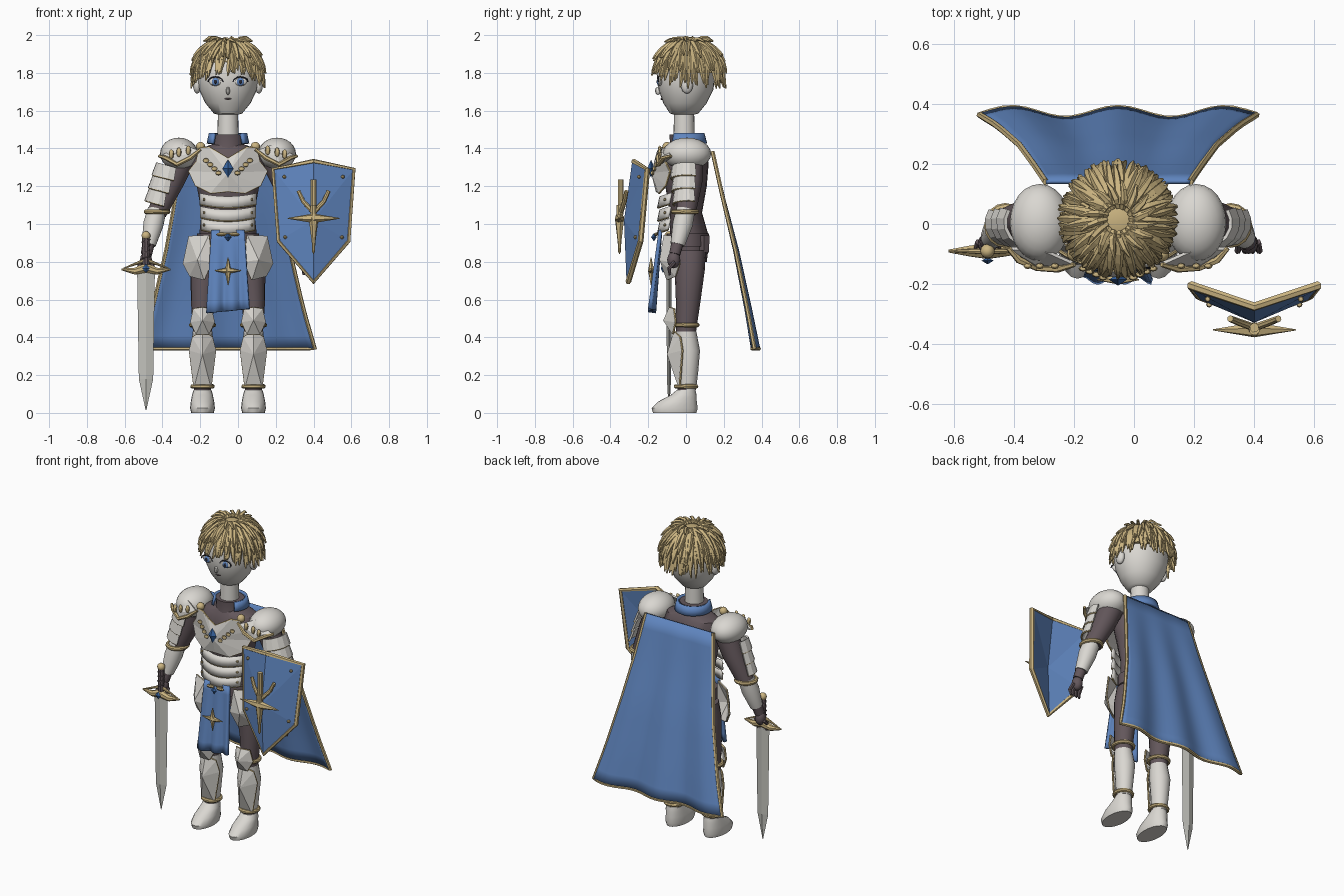
import bpy, bmesh, math, random
from math import sin, cos, pi
from mathutils import Vector

if "Cube" in bpy.data.objects:
    bpy.data.objects.remove(bpy.data.objects["Cube"])
random.seed(4)
CX = -0.053  # body axis; every part is placed relative to it


def mat(name, *c):
    m = bpy.data.materials.new(name)
    m.diffuse_color = (*c, 1)
    m.use_nodes = True
    m.node_tree.nodes["Principled BSDF"].inputs["Base Color"].default_value = m.diffuse_color
    return m


STEEL = mat("pale steel", .70, .68, .64)
BLADE = mat("blade steel", .54, .54, .50)
GOLD = mat("gold", .60, .46, .22)
BROWN = mat("dark brown", .125, .095, .105)
BLUE = mat("blue cloth", .115, .235, .52)
GEM = mat("gem blue", .04, .13, .36)
DARK = mat("near black", .02, .02, .03)


def make(name, verts, faces, m, smooth=False, thick=0):
    me = bpy.data.meshes.new(name)
    me.from_pydata([tuple(v) for v in verts], [], faces)
    bm = bmesh.new()
    bm.from_mesh(me)
    bmesh.ops.recalc_face_normals(bm, faces=bm.faces)
    bm.to_mesh(me)
    bm.free()
    me.materials.append(m)
    o = bpy.data.objects.new(name, me)
    o.location.x = CX
    bpy.context.collection.objects.link(o)
    if thick:
        s = o.modifiers.new("thickness", 'SOLIDIFY')
        s.thickness, s.offset = thick, 0
    o["smooth"] = smooth
    return o


def skin(rings, closed=False):
    n, k, faces = len(rings[0]), len(rings), []
    for i in range(k if closed else k - 1):
        a, b = i * n, (i + 1) % k * n
        faces += [(a + j, a + (j + 1) % n, b + (j + 1) % n, b + j) for j in range(n)]
    if not closed:
        faces += [tuple(range(n)), tuple(range((k - 1) * n, k * n))]
    return [v for r in rings for v in r], faces


def loft(name, rows, m, n=20, smooth=True):
    """Stack of horizontal ellipses: x, y, z, rx, ry"""
    rings = [[(x + rx * cos(2 * pi * j / n), y + ry * sin(2 * pi * j / n), z) for j in range(n)]
             for x, y, z, rx, ry in rows]
    return make(name, *skin(rings), m, smooth)


def tubes(name, paths, m, n=6, closed=False, smooth=True):
    """Round bars along paths; each path is (points, radius or radii)"""
    V, F = [], []
    for pts, rad in paths:
        pts = [Vector(p) for p in pts]
        k, rings, nrm = len(pts), [], Vector((.31, .9, .28))
        for i, p in enumerate(pts):
            a, b = (pts[i - 1], pts[(i + 1) % k]) if closed else (pts[max(i - 1, 0)], pts[min(i + 1, k - 1)])
            t = (b - a).normalized()
            nrm = (nrm - t * nrm.dot(t)).normalized()
            bi, r = t.cross(nrm), rad[i] if isinstance(rad, (list, tuple)) else rad
            rings.append([p + (nrm * cos(2 * pi * j / n) + bi * sin(2 * pi * j / n)) * r for j in range(n)])
        v, f = skin(rings, closed)
        F += [tuple(q + len(V) for q in g) for g in f]
        V += v
    return make(name, V, F, m, smooth)


def ball(name, loc, scale, m, seg=16, smooth=True):
    bm = bmesh.new()
    bmesh.ops.create_uvsphere(bm, u_segments=seg, v_segments=max(2, seg // 2), radius=1)
    V = [(v.co.x * scale[0] + loc[0], v.co.y * scale[1] + loc[1], v.co.z * scale[2] + loc[2]) for v in bm.verts]
    F = [tuple(v.index for v in f.verts) for f in bm.faces]
    bm.free()
    return make(name, V, F, m, smooth)


def fan(name, outline, centre, m, thick=.012, trim=.006):
    """Faceted armour plate raised to a centre point, with a gold rim"""
    k = len(outline)
    make(name, outline + [centre], [(i, (i + 1) % k, k) for i in range(k)], m, False, thick)
    if trim:
        tubes(name + "_trim", [(outline, trim)], GOLD, closed=True, smooth=False)


def sheet(name, f, nu, nv, m, thick=.012, smooth=True):
    V = [f(i / nu, j / nv) for j in range(nv + 1) for i in range(nu + 1)]
    w = nu + 1
    F = [(j * w + i, j * w + i + 1, j * w + w + i + 1, j * w + w + i) for j in range(nv) for i in range(nu)]
    return make(name, V, F, m, smooth, thick)


# Head, neck and face
loft("head", [(0, -.01, 1.575, .04, .04), (0, -.01, 1.585, .075, .075), (0, -.005, 1.64, .12, .115),
              (0, 0, 1.71, .153, .145), (0, 0, 1.79, .165, .155), (0, .01, 1.87, .15, .145),
              (0, .01, 1.93, .1, .1), (0, .01, 1.955, .02, .02)], STEEL, 28)
loft("neck", [(0, -.01, 1.44, .057, .057), (0, -.01, 1.6, .053, .053)], STEEL)
for s in (-1, 1):
    ball("ear", (s * .163, .005, 1.735), (.022, .032, .045), STEEL)
    ball("eye", (s * .066, -.138, 1.755), (.036, .012, .024), STEEL)
    ball("iris", (s * .066, -.146, 1.753), (.02, .008, .021), BLUE)
    ball("pupil", (s * .066, -.152, 1.753), (.009, .004, .011), DARK)
    tubes("lash", [([(s * (.066 + .04 * cos(a)), -.146, 1.752 + .027 * sin(a)) for a in
                     (0, .5, 1, 1.57, 2.1, 2.6, 3.14)], .004)], DARK)
ball("nose", (0, -.148, 1.705), (.011, .017, .022), STEEL, 8)
tubes("mouth", [([(-.022, -.122, 1.664), (0, -.129, 1.662), (.022, -.122, 1.664)], (.003, .006, .003))], BROWN)

# Hair: a cap with layers of tapered locks
loft("hair_cap", [(0, .03, 1.80, .165, .15), (0, .018, 1.86, .166, .158), (0, .015, 1.92, .125, .12),
                  (0, .015, 1.962, .05, .05)], GOLD, 20)
locks = []
for count, t0, reach, lift in ((24, .22, 1.15, .012), (38, .5, 1.6, .008), (52, .85, 2.0, .004), (48, .65, 1.85, 0)):
    for i in range(count):
        a = 2 * pi * (i + random.uniform(-.3, .3)) / count
        front = max(0, -sin(a)) ** 2
        t1 = reach - .42 * front * (reach > 1.5) + random.uniform(-.12, .14)
        pts = []
        for q in range(6):
            t = t0 + (t1 - t0) * q / 5
            r = .168 * sin(min(t, pi / 2)) + lift + .024 * (q / 5) ** 2
            b = a + .12 * sin(i * 2.3) * q / 5
            pts.append((r * cos(b), .015 + r * sin(b), 1.80 + .165 * cos(t) + lift))
        locks.append((pts, (.009, .014, .015, .013, .010, .004)))
for i in range(16):
    a, h = 2 * pi * i / 16, random.uniform(.01, .026)
    locks.append(([((.04 + .03 * q) * cos(a + .1 * q), .015 + (.04 + .03 * q) * sin(a + .1 * q),
                    1.962 + h * sin(q * pi / 3.2)) for q in range(4)], (.01, .012, .01, .004)))
tubes("hair_locks", locks, GOLD, 5, smooth=False)

# Torso, collar and belt
loft("torso", [(0, .02, .80, .13, .09), (0, .02, .92, .155, .105), (0, 0, 1.06, .14, .085),
               (0, 0, 1.2, .165, .11), (0, 0, 1.32, .2, .12), (0, .005, 1.39, .17, .10),
               (0, 0, 1.42, .09, .08)], BROWN)
loft("collar", [(0, 0, 1.37, .1, .095), (0, -.005, 1.42, .084, .08), (0, -.005, 1.475, .086, .082)], BROWN)
sheet("cape_collar", lambda u, v: ((.094 + .012 * v) * cos(-.75 + u * (pi + 1.5)), (.09 + .015 * v) * sin(-.75 + u * (pi + 1.5)),
                                   1.48 - .055 * v), 20, 2, BLUE, .015)
loft("belt", [(0, .01, .88, .163, .113), (0, .01, .95, .163, .113)], BROWN)
for s in (-1, 1):
    loft("pouch", [(s * .1, .095, .85, .035, .03), (s * .1, .095, .94, .045, .035)], BROWN, 6, False)

# Breastplate with neckline, ridge and ornaments
CH = [(0, 1.345), (.05, 1.375), (.10, 1.405), (.15, 1.40), (.165, 1.33), (.205, 1.28), (.17, 1.205), (.09, 1.165)]
CH = CH + [(0, 1.175)] + [(-x, z) for x, z in CH[:0:-1]]
fan("breastplate", [(x, -.155 + 1.7 * x * x, z) for x, z in CH], (0, -.178, 1.27), STEEL)
ball("chest_gem", (0, -.185, 1.293), (.03, .02, .048), GEM, 4, False)
for s in (-1, 1):
    for i in range(4):
        ball("chest_leaf", (s * (.05 + .022 * i), -.178 + .01 * i, 1.27 + .022 * i), (.016, .01, .013), GOLD, 8)
    ball("cape_clasp", (s * .145, -.10, 1.41), (.025, .025, .025), GOLD, 12)

# Overlapping waist plates
for i, z in enumerate((1.145, 1.075, 1.01)):
    w = .148 - .004 * i

    def band(u, v, z=z, w=w):
        x = (2 * u - 1) * w
        return (x, -.135 + 2.6 * x * x - .012 * v, z - .058 * v + .018 * (abs(x) / w) ** 2)
    sheet("waist_plate", band, 8, 1, STEEL)
    tubes("waist_trim", [([band(q / 8, 1) for q in range(9)], .006)], GOLD)
    for s in (-1, 1):
        ball("waist_rivet", (s * .127, -.112, z - .015), (.008, .008, .008), GOLD, 6)

# Limbs and their armour, both sides
for s in (-1, 1):
    ball("shoulder_dome", (s * .26, .005, 1.372), (.1, .128, .085), STEEL, 24)
    tubes("shoulder_trim", [([(s * .365, -.08, 1.36), (s * .33, -.12, 1.35), (s * .27, -.145, 1.315),
                              (s * .2, -.15, 1.35), (s * .145, -.135, 1.395)], (.008, .012, .012, .012, .008))], GOLD)
    fan("shoulder_plate", [(s * .36, -.08, 1.355), (s * .27, -.138, 1.315), (s * .15, -.13, 1.385),
                           (s * .24, -.09, 1.42)], (s * .265, -.135, 1.355), STEEL, trim=0)
    for x, z in ((.30, 1.37), (.26, 1.38), (.21, 1.39)):
        ball("shoulder_leaf", (s * x, -.14, z), (.014, .01, .026), GOLD, 8)
    tubes("upper_arm", [([(s * .235, .02, 1.37), (s * .30, .02, 1.22), (s * .375, 0, 1.06)], (.075, .066, .052))], BROWN, 16)
    for i in range(3):
        z0, ax = 1.305 - .068 * i, .305 + .024 * i

        def lame(u, v):
            a = -2.0 + 2.6 * u
            r = .07 + .01 * v - .005 * i
            return (s * (ax + .015 * v + r * cos(a)), .005 + 1.05 * r * sin(a), z0 - .065 * v + .02 * cos(a))
        sheet("arm_lame", lame, 6, 1, STEEL, .012, False)
        tubes("arm_lame_trim", [([lame(q / 6, 1) for q in range(7)], .005)], GOLD)
    tubes("elbow_ring", [([(s * .375 + .058 * cos(a * pi / 8), -.005 + .062 * sin(a * pi / 8), 1.065) for a in range(16)], .013)],
          GOLD, 8, True)
    tubes("forearm", [([(s * .375, -.002, 1.075), (s * .395, -.018, 1.0), (s * .42, -.045, .89)], (.05, .054, .038))], STEEL, 16)
    tubes("wrist", [([(s * .42, -.045, .90), (s * .432, -.06, .84)], (.033, .03))], BROWN, 10)
    ball("palm", (s * .434, -.065, .81), (.032, .035, .045), BROWN, 12)
    tubes("fingers", [([(s * .434 + d, -.06, .80), (s * .434 + d * 1.2, -.09, .765), (s * .432 + d, -.085, .73)],
                       (.012, .011, .007)) for d in (-.03, -.01, .01, .03)], BROWN)
    c = s * .135
    loft("thigh", [(c * .75, .02, .86, .075, .085), (c * .9, .02, .76, .076, .08), (c, .012, .6, .062, .066),
                   (c, 0, .42, .05, .052)], BROWN, 16)
    loft("shin", [(c, .005, .12, .045, .048), (c, .01, .22, .052, .055), (c, .012, .33, .062, .062),
                  (c, 0, .43, .052, .055)], STEEL, 16)
    for z, r in ((.465, .06), (.14, .053)):
        tubes("leg_ring", [([(c + r * cos(a * pi / 8), r * sin(a * pi / 8), z) for a in range(16)], .012)], GOLD, 8, True)
    loft("ankle", [(c, 0, .08, .045, .045), (c, 0, .135, .045, .047)], BROWN, 14)
    loft("boot", [(c, -.06, 0, .06, .115), (c, -.06, .025, .066, .122), (c, -.045, .06, .062, .102),
                  (c, -.012, .095, .055, .068), (c, 0, .12, .048, .05)], STEEL, 20)
    SH = [(0, .43), (.05, .40), (.067, .33), (.043, .135), (-.043, .135), (-.067, .33), (-.05, .40)]
    fan("shin_plate", [(c + x, -.06 + .6 * abs(x), z) for x, z in SH], (c, -.095, .31), STEEL)
    KN = [(0, .555), (.045, .55), (.06, .48), (.032, .42), (-.032, .42), (-.06, .48), (-.045, .55)]
    fan("knee_plate", [(c + x, -.085 + .5 * abs(x), z) for x, z in KN], (c, -.115, .49), STEEL)
    TA = [(.1, .94), (.205, .935), (.235, .79), (.2, .725), (.125, .705), (.085, .80)]
    fan("hip_plate", [(s * x, -.125 + .6 * (x - .08), z) for x, z in TA], (s * .16, -.135, .81), STEEL, trim=.003)

# Front cloth with a pointed cross and belt jewel
sheet("front_cloth", lambda u, v: ((2 * u - 1) * (.088 + .025 * v), -.135 - .045 * v + .012 * v * cos(5 * pi * u),
                                   .968 - (.44 - .022 * u) * v), 20, 8, BLUE, .02)
ball("belt_jewel", (0, -.17, .93), (.018, .015, .022), GEM, 4, False)
for s in (-1, 1):
    ball("belt_leaf", (s * .035, -.158, .945), (.028, .01, .01), GOLD, 8)


def star(name, x, y, z, w, up, down, r):
    tubes(name, [([(x - w, y, z), (x, y, z), (x + w, y, z)], (.002, r, .002)),
                 ([(x, y, z + up), (x, y, z), (x, y, z - down)], (.002, r, .002))], GOLD, 6, smooth=False)


star("cloth_cross", 0, -.185, .753, .07, .07, .075, .017)

# Cape flaring to the hem
ROWS = [(1.385, .14, .24), (1.12, .20, .28), (.86, .265, .327), (.545, .33, .40), (.34, .368, .46)]


def cape(u, v):
    k = min(int(v * 4), 3)
    z, y, w = (a + (b - a) * (v * 4 - k) for a, b in zip(ROWS[k], ROWS[k + 1]))
    return ((2 * u - 1) * w, y + .018 * v * cos((2 * u - 1) * 2.6 * pi), z)


sheet("cape", cape, 28, 12, BLUE, .014)
rim = [cape(0, q / 10) for q in range(11)] + [cape(q / 24, 1) for q in range(1, 24)] + [cape(1, 1 - q / 10) for q in range(11)]
tubes("cape_trim", [(rim, .011)], GOLD, smooth=False)

# Shield
X = .453
SO = [(0, -.275, 1.33), (.21, -.205, 1.29), (.182, -.24, .91), (0, -.305, .695), (-.182, -.24, .91), (-.21, -.205, 1.29)]
fan("shield", [(X + x, y, z) for x, y, z in SO], (X, -.318, 1.02), BLUE, .02, .015)
star("shield_cross", X, -.352, 1.03, .138, .06, .19, .026)
tubes("shield_emblem", [([(X, -.345, 1.235), (X, -.345, 1.05)], .016),
                        ([(X, -.352, .85), (X, -.352, 1.1)], (.008, .018))]
      + [([(X + s * .08, -.315, 1.175), (X + s * .055, -.325, 1.12), (X, -.345, 1.06)], (.011, .012, .013)) for s in (-1, 1)],
      GOLD, 8)
for s in (-1, 1):
    for x, z in ((.155, 1.25), (.15, .93)):
        ball("shield_rivet", (X + s * x, -.25 if z > 1 else -.268, z), (.01, .01, .01), GOLD, 8)

# Sword hanging point-down from the fist
S = -.434
rings = [[(S - w, -.09, z), (S, -.09 - d, z), (S + w, -.09, z), (S, -.09 + d, z)]
         for z, w, d in ((.755, .047, .014), (.18, .038, .011), (.015, .002, .002))]
make("blade", *skin(rings), BLADE)
tubes("crossguard", [([(S - .13, -.09, .76), (S - .06, -.09, .75), (S, -.09, .768), (S + .06, -.09, .75),
                       (S + .13, -.09, .76)], (.005, .019, .028, .019, .005)),
                     ([(S - .12, -.09, .765), (S, -.09, .81), (S + .12, -.09, .765)], (.003, .012, .003))],
      GOLD, 8, smooth=False)
ball("guard_gem", (S, -.122, .765), (.02, .012, .025), GEM, 4, False)
tubes("grip", [([(S, -.09, .78), (S, -.09, .93)], .02)], BROWN, 8)
tubes("grip_wire", [([(S + .021 * cos(q), -.09 + .021 * sin(q), .80 + .0047 * q) for q in range(26)], .004)], BROWN, 4)
ball("pommel", (S, -.09, .938), (.024, .024, .024), GOLD, 12)

# Smooth shading with sharp edges kept
for o in bpy.data.objects:
    o.select_set(bool(o["smooth"]))
    if o["smooth"]:
        bpy.context.view_layer.objects.active = o
bpy.ops.object.shade_smooth_by_angle(angle=math.radians(40))
